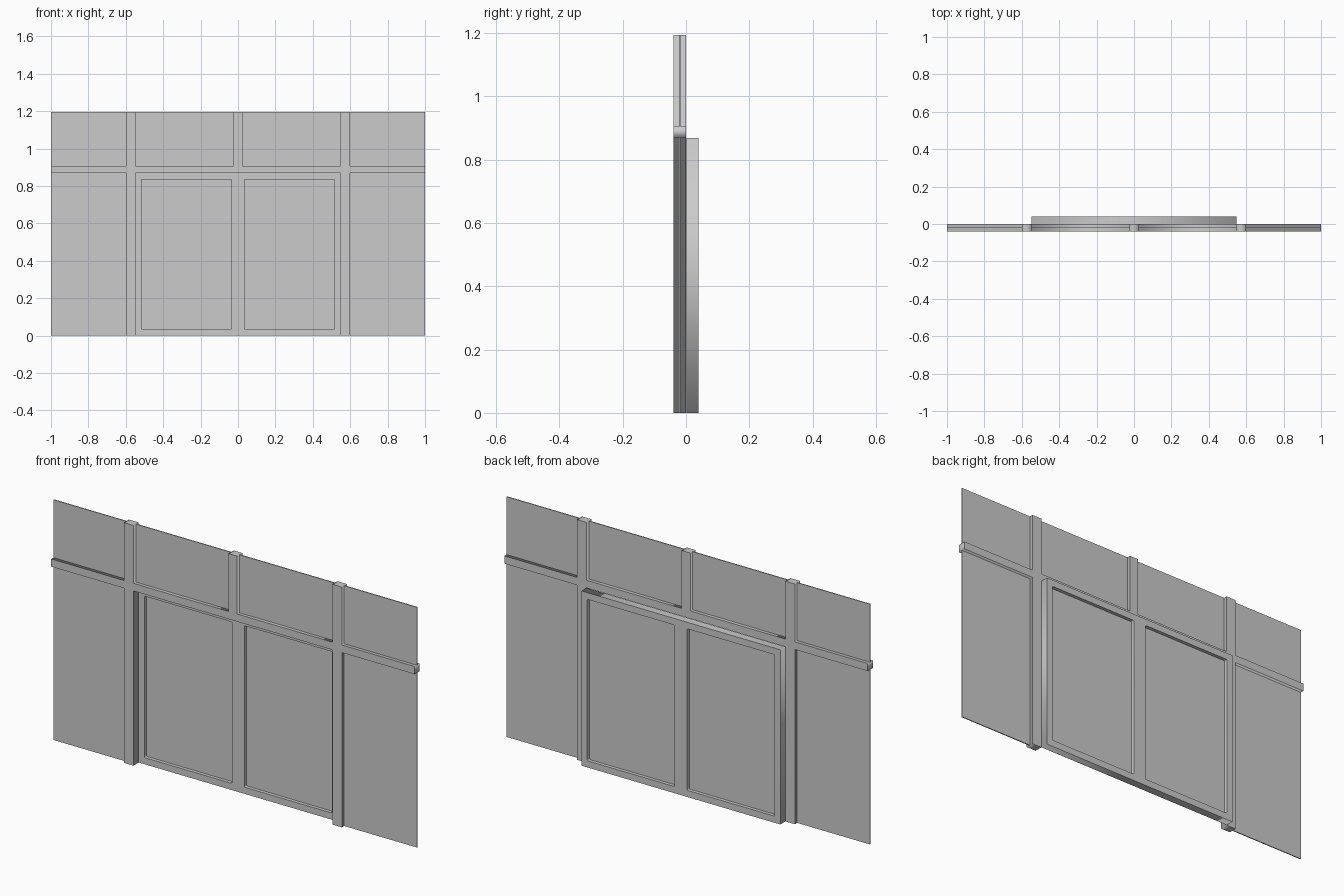
import bpy
from math import sin, cos, pi

if "Cube" in bpy.data.objects:
    bpy.data.objects.remove(bpy.data.objects["Cube"])

W, H = 1.0, 1.195              # half width, height
Z1, Z2 = 0.869, 0.907          # transom bottom and top
P1, P2, C = 0.547, 0.60, 0.0235  # post inner/outer edge, half centre mullion
GLASS = 0.005


def plate(name, loops, y, depth):
    """Extrude closed x-z outlines (first is outer, the rest are holes) along y."""
    cu = bpy.data.curves.new(name, 'CURVE')
    cu.dimensions = '2D'
    cu.fill_mode = 'BOTH'
    cu.extrude = depth / 2
    for pts in loops:
        sp = cu.splines.new('POLY')
        sp.points.add(len(pts) - 1)
        for p, (x, z) in zip(sp.points, pts):
            p.co = (x, z, 0, 1)
        sp.use_cyclic_u = True
    ob = bpy.data.objects.new(name, cu)
    bpy.context.collection.objects.link(ob)
    ob.rotation_euler = (pi / 2, 0, 0)
    ob.location = (0, y, 0)
    bpy.ops.object.select_all(action='DESELECT')
    ob.select_set(True)
    bpy.context.view_layer.objects.active = ob
    bpy.ops.object.convert(target='MESH')
    bpy.ops.object.transform_apply(location=True, rotation=True, scale=True)
    return ob


def rounded(x0, x1, z0, z1, r=0.006, n=3):
    """Rectangle with slightly rounded corners."""
    pts = []
    corners = [(x1 - r, z1 - r), (x0 + r, z1 - r), (x0 + r, z0 + r), (x1 - r, z0 + r)]
    for i, (cx, cz) in enumerate(corners):
        for k in range(n + 1):
            a = (i + k / n) * pi / 2
            pts.append((cx + r * cos(a), cz + r * sin(a)))
    return pts


def pane(name, x0, x1, z0, z1, y):
    bpy.ops.mesh.primitive_cube_add(size=1, location=((x0 + x1) / 2, y, (z0 + z1) / 2))
    ob = bpy.context.object
    ob.name = name
    ob.scale = (x1 - x0, GLASS, z1 - z0)
    bpy.ops.object.transform_apply(location=False, rotation=False, scale=True)


# Fixed frame: posts, transom and centre mullion as one outline
half = [(C, H), (C, Z2), (P1, Z2), (P1, H), (P2, H), (P2, Z2), (W, Z2),
        (W, Z1), (P2, Z1), (P2, 0), (P1, 0), (P1, Z1)]
plate("fixed_frame", [half + [(-x, z) for x, z in reversed(half)]], -0.02, 0.04)

# Door frame with two glazed openings
xa, xb, za, zb = 0.034, 0.516, 0.033, 0.836
outer = [(-P1, 0), (P1, 0), (P1, Z1), (-P1, Z1)]
plate("door_frame", [outer, rounded(xa, xb, za, zb), rounded(-xb, -xa, za, zb)], 0.0205, 0.039)

# Glass panes, mirrored left and right
for side, s in (("left", -1), ("right", 1)):
    for name, a, b, z0, z1, y in (
            ("side_glass", P2, W, 0, Z1, -0.02),
            ("upper_side_glass", P2, W, Z2, H, -0.02),
            ("upper_middle_glass", C, P1, Z2, H, -0.02),
            ("door_glass", xa, xb, za, zb, 0.0205)):
        x0, x1 = sorted((s * a, s * b))
        pane(f"{name}_{side}", x0, x1, z0, z1, y)
